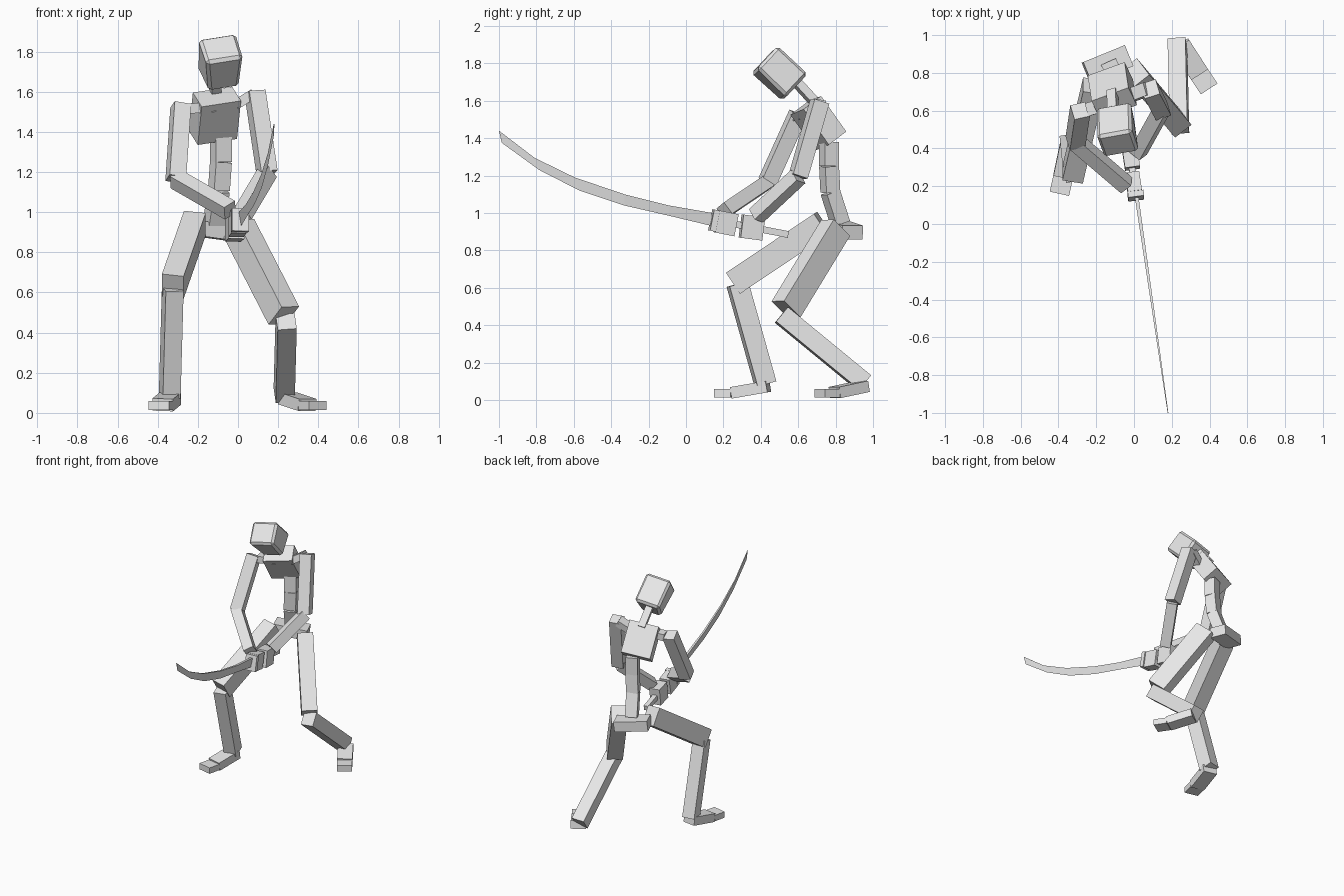
import bpy, bmesh
from mathutils import Vector, Matrix

grey = bpy.data.materials.new("light_grey")
grey.diffuse_color = (0.8, 0.8, 0.8, 1)


def finish(name, bm):
    bmesh.ops.recalc_face_normals(bm, faces=bm.faces)
    mesh = bpy.data.meshes.new(name)
    bm.to_mesh(mesh)
    bm.free()
    mesh.materials.append(grey)
    ob = bpy.data.objects.new(name, mesh)
    bpy.context.collection.objects.link(ob)
    return ob


def beam(name, p0, p1, width, depth, side=(1, 0, 0), chin=1.0, bevel=0.0):
    """Box running from p0 to p1; width lies along the side direction."""
    p0, p1 = Vector(p0), Vector(p1)
    z = (p1 - p0).normalized()
    x = Vector(side)
    x = (x - z * x.dot(z)).normalized()
    y = z.cross(x)
    bm = bmesh.new()
    bmesh.ops.create_cube(bm, size=1)
    for v in bm.verts:
        if v.co.z < 0 and v.co.y < 0:
            v.co.x *= chin
    bmesh.ops.scale(bm, verts=bm.verts, vec=(width, depth, (p1 - p0).length))
    if bevel:
        bmesh.ops.bevel(bm, geom=bm.edges[:], offset=bevel, segments=1, affect='EDGES')
    frame = Matrix((x, y, z)).transposed().to_4x4()
    frame.translation = (p0 + p1) / 2
    bm.transform(frame)
    return finish(name, bm)


# Torso
turn = (0.92, 0.38, 0.08)
beam("hips", (-0.25, 0.80, 0.925), (-0.03, 0.89, 0.895), 0.12, 0.075, (0.38, -0.92, 0))
spine = [(-0.12, 0.825, 0.945), (-0.095, 0.772, 1.11), (-0.085, 0.765, 1.25), (-0.085, 0.765, 1.38)]
for label, a, b in zip(("lower", "middle", "upper"), spine, spine[1:]):
    beam(label + "_spine", a, b, 0.085, 0.08, turn)
beam("chest", (-0.125, 0.775, 1.385), (-0.105, 0.64, 1.575), 0.21, 0.125, turn)
beam("neck", (-0.115, 0.70, 1.58), (-0.11, 0.59, 1.70), 0.05, 0.045, turn)
beam("head", (-0.09, 0.58, 1.67), (-0.085, 0.42, 1.82), 0.19, 0.17, (0.97, 0.2, 0.13), 0.8, 0.016)

# Front leg
beam("front_thigh", (-0.215, 0.73, 0.945), (-0.325, 0.26, 0.63), 0.11, 0.135)
beam("front_shin", (-0.325, 0.275, 0.62), (-0.34, 0.425, 0.085), 0.09, 0.105, (1, 0.2, 0))
beam("front_foot", (-0.335, 0.44, 0.073), (-0.375, 0.25, 0.04), 0.105, 0.062)
beam("front_toes", (-0.375, 0.25, 0.037), (-0.395, 0.16, 0.037), 0.105, 0.045)

# Back leg
beam("back_thigh", (0.005, 0.80, 0.92), (0.228, 0.535, 0.485), 0.11, 0.14, (0.8, 0.6, 0))
beam("back_shin", (0.24, 0.51, 0.455), (0.23, 0.955, 0.09), 0.095, 0.10, (1, 0.05, 0.1))
beam("back_foot", (0.245, 0.95, 0.073), (0.345, 0.795, 0.04), 0.105, 0.06, (0.83, 0.55, 0))
beam("back_toes", (0.345, 0.795, 0.037), (0.398, 0.715, 0.037), 0.105, 0.045, (0.83, 0.55, 0))

# Arms: collar, upper arm and forearm follow a chain of joints
arms = {
    "right": [(-0.12, 0.64, 1.525), (-0.25, 0.605, 1.515), (-0.285, 0.60, 1.53),
              (-0.31, 0.435, 1.165), (-0.04, 0.205, 1.01)],
    "left": [(-0.02, 0.68, 1.53), (0.07, 0.715, 1.585), (0.085, 0.715, 1.595),
             (0.145, 0.60, 1.195), (0.02, 0.375, 0.985)],
}
for side, (c0, c1, shoulder, elbow, wrist) in arms.items():
    beam(side + "_collar", c0, c1, 0.07, 0.05, (0, 1, 0))
    beam(side + "_upper_arm", shoulder, elbow, 0.085, 0.085, (1, 0.3, 0))
    beam(side + "_forearm", elbow, wrist, 0.075, 0.075, (0.6, -0.8, 0))

# Hands, handle and guard lie along the sword's axis
beam("right_hand", (-0.01, 0.265, 0.935), (0.005, 0.165, 0.955), 0.075, 0.12)
beam("left_hand", (-0.025, 0.41, 0.915), (-0.008, 0.295, 0.93), 0.08, 0.125)
beam("sword_handle", (-0.045, 0.545, 0.885), (0.01, 0.16, 0.96), 0.035, 0.036)
beam("sword_guard", (0.008, 0.165, 0.957), (0.012, 0.135, 0.963), 0.085, 0.115)

# Curved blade: rows of (y, spine z, edge y, edge z), with a thin wedge section
rows = [(0.14, 1.0, 0.14, 0.93), (-0.09, 1.04, -0.09, 0.985), (-0.33, 1.10, -0.33, 1.04),
        (-0.595, 1.19, -0.57, 1.12), (-0.81, 1.295, -0.785, 1.23), (-1.0, 1.44, -0.985, 1.375)]
bm = bmesh.new()
rings = []
for i, (ys, zs, ye, ze) in enumerate(rows):
    t = 0.010 - 0.0016 * i
    xs, xe = 0.035 - 0.145 * ys, 0.035 - 0.145 * ye
    rings.append([bm.verts.new(p) for p in ((xs - t, ys, zs), (xs + t, ys, zs), (xe, ye, ze))])
for a, b in zip(rings, rings[1:]):
    for k in range(3):
        j = (k + 1) % 3
        bm.faces.new((a[k], a[j], b[j], b[k]))
bm.faces.new(rings[0])
bm.faces.new(rings[-1])
finish("sword_blade", bm)
